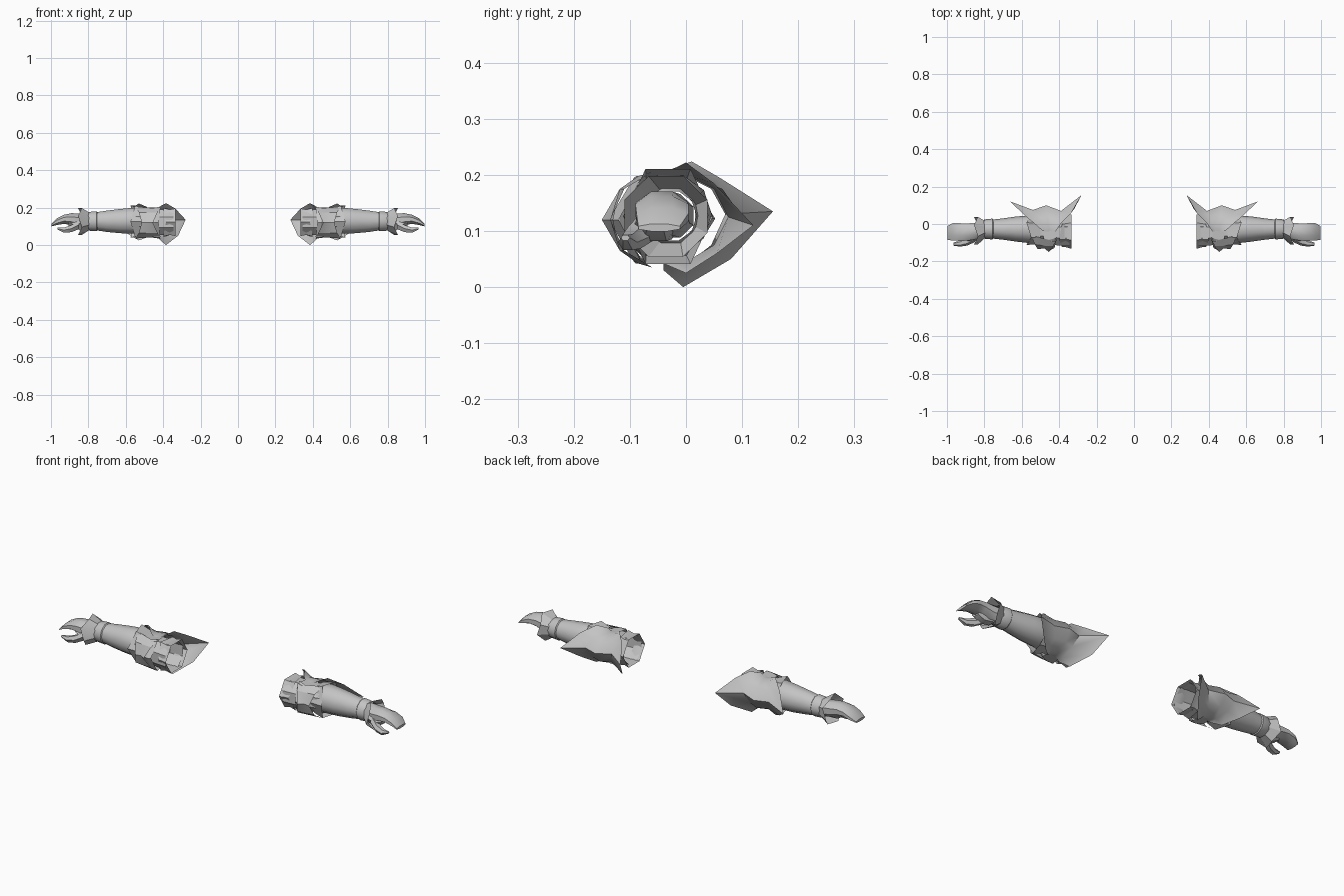
import bpy, bmesh, math

cube = bpy.data.objects.get("Cube")
if cube:
    bpy.data.objects.remove(cube, do_unlink=True)

GREY = (0.55, 0.55, 0.55, 1)
mat = bpy.data.materials.new("plain_grey")
mat.use_nodes = True
mat.diffuse_color = GREY
bsdf = mat.node_tree.nodes["Principled BSDF"]
bsdf.inputs["Base Color"].default_value = GREY
bsdf.inputs["Roughness"].default_value = 0.7


def grid(name, rows, side, closed=False, cap0=False, cap1=False, angle=40):
    """Skin a list of point rows; closed rows make a tube."""
    bm = bmesh.new()
    vs = [[bm.verts.new((x * side, y, z)) for x, y, z in row] for row in rows]
    n = len(rows[0])
    for a, b in zip(vs, vs[1:]):
        for k in range(n if closed else n - 1):
            j = (k + 1) % n
            bm.faces.new((a[k], a[j], b[j], b[k]))
    if cap0:
        bm.faces.new(vs[0])
    if cap1:
        bm.faces.new(vs[-1])
    bmesh.ops.recalc_face_normals(bm, faces=bm.faces)
    me = bpy.data.meshes.new(name)
    bm.to_mesh(me)
    bm.free()
    me.materials.append(mat)
    ob = bpy.data.objects.new(name, me)
    bpy.context.collection.objects.link(ob)
    bpy.ops.object.select_all(action='DESELECT')
    ob.select_set(True)
    bpy.context.view_layer.objects.active = ob
    bpy.ops.object.shade_smooth_by_angle(angle=math.radians(angle))


def tube(name, sections, side, n=8, turn=0.0, zig=None, **kw):
    """Tube along x; section = x, centre y, centre z, radius y, radius z.
    zig gives each section an x shift on every other corner."""
    rows = []
    for i, (x, yc, zc, ry, rz) in enumerate(sections):
        row = []
        for k in range(n):
            t = math.tau * (k + turn) / n
            dx = zig[i] * (k % 2) if zig else 0
            row.append((x + dx, yc + ry * math.cos(t), zc + rz * math.sin(t)))
        rows.append(row)
    grid(name, rows, side, closed=True, **kw)


# Elbow guard: five columns from the inner flare to the outer flare, top to bottom
INNER = [(.42, -.04, .205), (.385, .01, .224), (.335, .06, .195), (.28, .155, .135),
         (.32, .08, .05), (.385, -.005, .0), (.42, -.04, .03)]
VALLEY = [(.435, -.04, .195), (.425, -.005, .2), (.41, .045, .175), (.39, .07, .13),
          (.41, .045, .075), (.425, -.005, .035), (.435, -.04, .045)]
POINT = [(.455, -.04, .193), (.46, 0, .2), (.465, .065, .175), (.47, .10, .125),
         (.465, .065, .07), (.46, 0, .04), (.455, -.04, .047)]
OUTER_VALLEY = [(.475, -.04, .195), (.495, 0, .2), (.52, .05, .175), (.54, .075, .125),
                (.52, .05, .075), (.495, 0, .045), (.475, -.04, .047)]
OUTER = [(.49, -.035, .205), (.53, .0, .222), (.59, .05, .185), (.66, .12, .11),
         (.59, .055, .06), (.53, .0, .025), (.49, -.035, .04)]

for side, pre in ((1, "left_"), (-1, "right_")):
    grid(pre + "elbow_guard", [INNER, VALLEY, POINT, OUTER_VALLEY, OUTER], side, angle=50)

    # Upper sleeve and its overlapping flared plates
    tube(pre + "sleeve", [
        (.345, -.045, .122, .080, .075), (.41, -.045, .122, .075, .075),
        (.47, -.04, .122, .070, .072), (.56, -.03, .128, .070, .070)], side, n=8, turn=.5)
    tube(pre + "upper_cuff", [
        (.335, -.04, .122, .092, .085), (.365, -.04, .122, .084, .078),
        (.40, -.042, .122, .082, .088)], side, n=6, zig=(0, 0, -.015), angle=25)
    tube(pre + "elbow_band_inner", [
        (.415, -.05, .120, .078, .090), (.445, -.048, .120, .090, .086),
        (.485, -.045, .120, .075, .080)], side, n=6, zig=(.01, 0, 0), angle=25)
    # Pointed plates over the inside of the elbow
    for up in (-1, 1):
        m = .12
        plate = [[(.415, -.075, m + up * .085), (.455, -.085, m + up * .078), (.55, -.06, m + up * .085)],
                 [(.43, -.118, m + up * .055), (.465, -.118, m + up * .055), (.53, -.11, m + up * .055)],
                 [(.455, -.15, m), (.48, -.13, m), (.515, -.135, m)]]
        grid(pre + ("upper" if up > 0 else "lower") + "_elbow_plate", plate, side, angle=25)
    tube(pre + "elbow_band_outer", [
        (.50, -.035, .124, .072, .078), (.55, -.032, .126, .080, .098)],
        side, n=6, zig=(0, .025), angle=25)

    # Forearm
    tube(pre + "forearm", [
        (.50, -.03, .127, .070, .068), (.56, -.028, .130, .074, .073),
        (.63, -.027, .128, .067, .068), (.70, -.027, .127, .057, .060),
        (.79, -.027, .127, .047, .046)], side, n=10)

    # Wrist band and flared glove cuff
    tube(pre + "wrist_band", [
        (.752, -.027, .127, .050, .052), (.757, -.027, .127, .056, .056),
        (.795, -.027, .127, .052, .053), (.81, -.027, .127, .046, .046)], side, n=10)
    tube(pre + "glove_cuff", [
        (.795, -.028, .127, .048, .050), (.835, -.036, .126, .080, .078)],
        side, n=8, turn=.5, zig=(0, .02), angle=25)

    # Curled hand with a wedge of closed fingers
    tube(pre + "hand", [
        (.79, -.027, .127, .044, .042), (.85, -.038, .130, .048, .042),
        (.89, -.043, .138, .050, .035), (.93, -.043, .138, .051, .026),
        (.97, -.042, .124, .050, .019), (.998, -.048, .106, .040, .007)],
        side, n=8, turn=.5, cap0=True, cap1=True)
    tube(pre + "palm", [
        (.82, -.045, .120, .040, .040), (.87, -.055, .110, .040, .032),
        (.905, -.055, .118, .030, .018)], side, n=6, cap0=True, cap1=True)
    tube(pre + "thumb", [
        (.85, -.068, .108, .028, .026), (.89, -.092, .088, .023, .022),
        (.93, -.104, .080, .017, .016), (.965, -.108, .088, .008, .006)],
        side, n=6, cap0=True, cap1=True)
